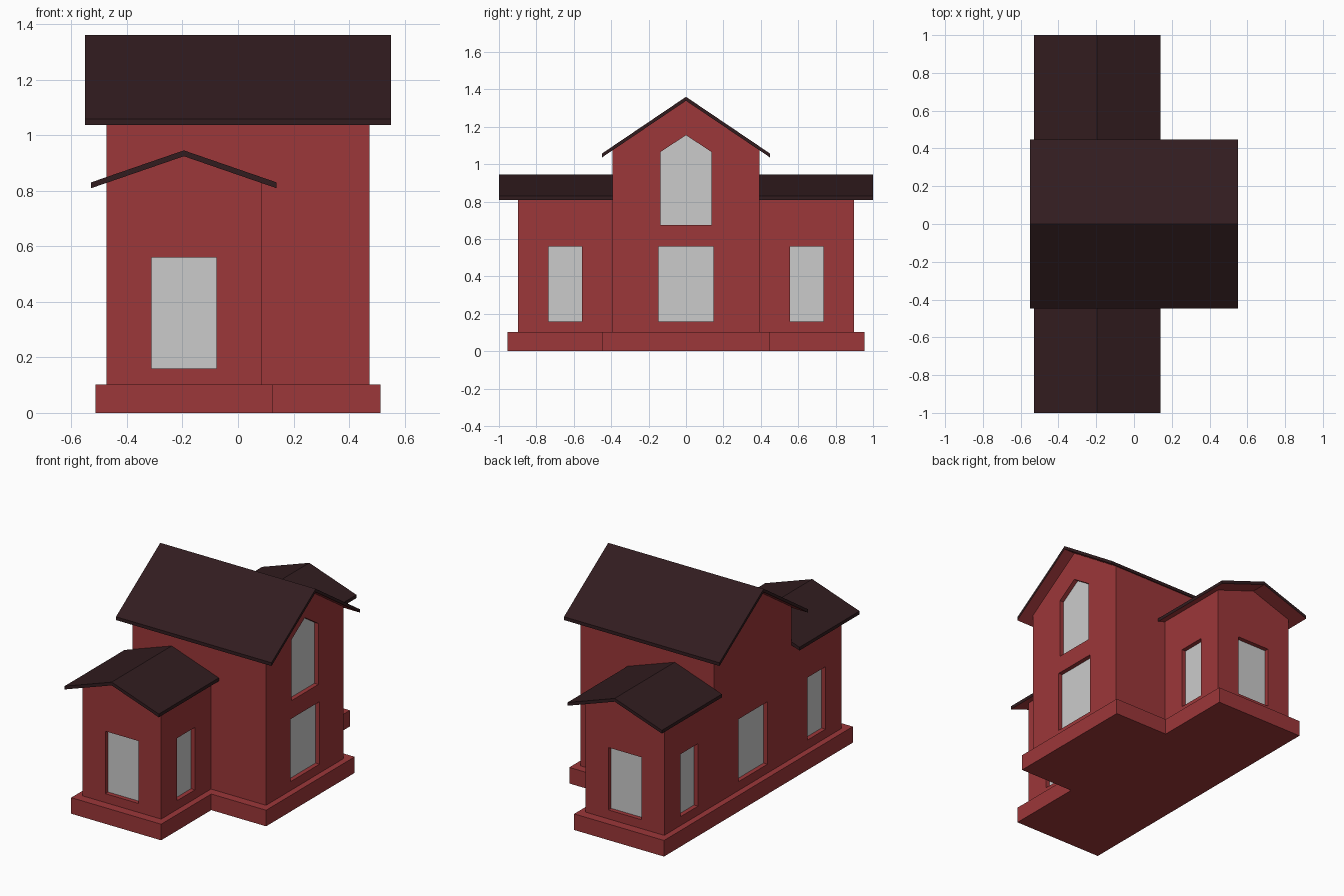
import bpy, bmesh
from mathutils import Vector

if "Cube" in bpy.data.objects:
    bpy.data.objects.remove(bpy.data.objects["Cube"])


def material(name, rgb):
    m = bpy.data.materials.new(name)
    m.diffuse_color = (*rgb, 1)
    m.use_nodes = True
    m.node_tree.nodes["Principled BSDF"].inputs["Base Color"].default_value = m.diffuse_color
    return m


RED = material("red_wall", (0.334, 0.038, 0.041))
DARK = material("dark_roof", (0.031, 0.0116, 0.0135))


def place(axis, p, t):
    """Put profile point p in space, t being the position along the axis."""
    return {"x": (t, p[0], p[1]), "y": (p[0], t, p[1]), "z": (p[0], p[1], t)}[axis]


def new_object(name, bm, *mats):
    mesh = bpy.data.meshes.new(name)
    bm.to_mesh(mesh)
    bm.free()
    obj = bpy.data.objects.new(name, mesh)
    bpy.context.collection.objects.link(obj)
    for m in mats:
        mesh.materials.append(m)
    return obj


def prism(name, profile, axis, a, b, *mats):
    bm = bmesh.new()
    ends = [[bm.verts.new(place(axis, p, t)) for p in profile] for t in (a, b)]
    n = len(profile)
    bm.faces.new(ends[0])
    bm.faces.new(ends[1])
    for i in range(n):
        j = (i + 1) % n
        bm.faces.new((ends[0][i], ends[0][j], ends[1][j], ends[1][i]))
    bmesh.ops.recalc_face_normals(bm, faces=bm.faces)
    if len(mats) > 1:  # downward faces take the second material (soffits)
        for f in bm.faces:
            f.material_index = int(f.normal.z < -0.1)
    return new_object(name, bm, *mats)


def boolean(target, other, operation):
    mod = target.modifiers.new(operation.lower(), 'BOOLEAN')
    mod.operation = operation
    mod.solver = 'EXACT'
    mod.object = other
    bpy.context.view_layer.objects.active = target
    bpy.ops.object.modifier_apply(modifier=mod.name)
    bpy.data.objects.remove(other)


def gable(mid, lo, hi, ridge, slope, base):
    """House-shaped wall profile under a pitched roof."""
    return [(lo, base), (hi, base), (hi, ridge - slope * (hi - mid)),
            (mid, ridge), (lo, ridge - slope * (mid - lo))]


def roof(name, mid, half, ridge, slope, thick, axis, a, b):
    eave = ridge - slope * half
    profile = [(mid - half, eave), (mid, ridge), (mid + half, eave),
               (mid + half, eave - thick), (mid, ridge - thick), (mid - half, eave - thick)]
    return prism(name, profile, axis, a, b, DARK, RED)


def rect(lo, hi, z0, z1):
    return [(lo, z0), (hi, z0), (hi, z1), (lo, z1)]


# Stepped foundation
L, R, W, M, E = -0.513, 0.513, 0.124, 0.448, 0.955
prism("foundation", [(L, -E), (W, -E), (W, -M), (R, -M), (R, M), (W, M), (W, E), (L, E)],
      "z", 0, 0.103, RED)

# Walls: tall central hall joined with a low cross wing
MAIN_SLOPE, WING_SLOPE, MID = 0.675, 0.345, -0.195
walls = prism("walls", gable(0, -0.393, 0.393, 1.34, MAIN_SLOPE, 0.103), "x", -0.474, 0.474, RED)
wing = prism("wing", gable(MID, -0.474, 0.084, 0.925, WING_SLOPE, 0.103), "y", -0.897, 0.897, RED)
boolean(walls, wing, 'UNION')

# Roofs
roof("main_roof", 0, 0.448, 1.36, MAIN_SLOPE, 0.021, "x", -0.551, 0.551)
for side, s in (("front", -1), ("back", 1)):
    roof(side + "_wing_roof", MID, 0.334, 0.945, WING_SLOPE, 0.021, "y", s * 0.393, s * 1.0)

# Windows: name, profile, axis, wall position, outward direction
windows = []
for side, s in (("front", -1), ("back", 1)):
    windows.append((side + "_window", rect(-0.312, -0.078, 0.16, 0.56), "y", s * 0.897, s))
    lo, hi = sorted((s * 0.555, s * 0.735))
    for face, x, d in (("left", -0.474, -1), ("right", 0.084, 1)):
        windows.append((f"{side}_wing_{face}_window", rect(lo, hi, 0.16, 0.56), "x", x, d))
for face, x, d in (("left", -0.474, -1), ("right", 0.474, 1)):
    windows.append((f"hall_{face}_window", rect(-0.148, 0.148, 0.16, 0.56), "x", x, d))
windows.append(("gable_window", gable(0, -0.136, 0.136, 1.155, 0.66, 0.675), "x", 0.474, 1))

# Cut each recess and set a grey pane at its back
for name, profile, axis, pos, d in windows:
    boolean(walls, prism("cutter", profile, axis, pos - d * 0.03, pos + d * 0.05, RED), 'DIFFERENCE')
    bm = bmesh.new()
    face = bm.faces.new([bm.verts.new(place(axis, p, pos - d * 0.028)) for p in profile])
    face.normal_update()
    if face.normal.dot(Vector(place(axis, (0, 0), d))) < 0:
        face.normal_flip()
    new_object(name, bm)
